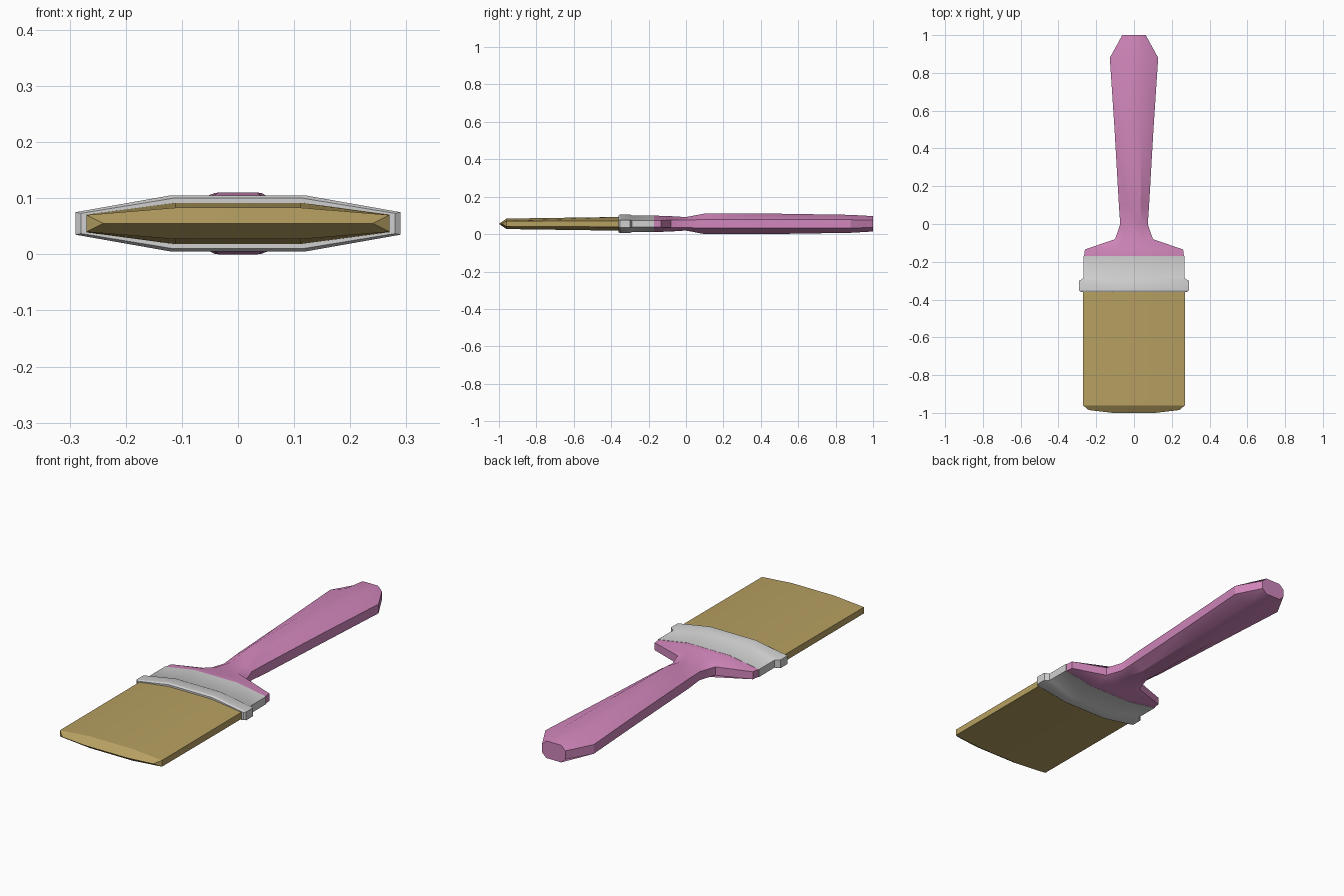
import bpy
import bmesh
import math

if "Cube" in bpy.data.objects:
    bpy.data.objects.remove(bpy.data.objects["Cube"], do_unlink=True)

MID_Z = 0.055


def material(name, rgb):
    mat = bpy.data.materials.new(name)
    mat.use_nodes = True
    color = (*rgb, 1)
    mat.diffuse_color = color
    mat.node_tree.nodes["Principled BSDF"].inputs["Base Color"].default_value = color
    return mat


def loft(name, sections, mat, tip=None):
    """Skin eight-sided sections: y, half width, flat half width, half height, side half height.
    The optional tip closes the front in a curved wedge: y end, y middle, half width."""
    bm = bmesh.new()
    rings = []
    for y, w, f, h, s in sections:
        outline = [(w, -s), (w, s), (f, h), (-f, h), (-w, s), (-w, -s), (-f, -h), (f, -h)]
        rings.append([bm.verts.new((x, y, MID_Z + z)) for x, z in outline])
    for a, b in zip(rings, rings[1:]):
        for i in range(8):
            j = (i + 1) % 8
            bm.faces.new((a[i], a[j], b[j], b[i]))
    bm.faces.new(rings[-1])
    first = rings[0]
    if tip:
        y_end, y_mid, w = tip
        f = sections[0][2]
        r, rm, lm, l = [bm.verts.new((x, y, MID_Z)) for x, y in
                        ((w, y_end), (f, y_mid), (-f, y_mid), (-w, y_end))]
        edge = [r, r, rm, lm, l, l, lm, rm]
        for i in range(8):
            j = (i + 1) % 8
            corners = [first[i], first[j], edge[j], edge[i]]
            bm.faces.new(list(dict.fromkeys(corners)))
    else:
        bm.faces.new(first)
    bmesh.ops.recalc_face_normals(bm, faces=bm.faces)
    mesh = bpy.data.meshes.new(name)
    bm.to_mesh(mesh)
    bm.free()
    mesh.materials.append(mat)
    obj = bpy.data.objects.new(name, mesh)
    bpy.context.collection.objects.link(obj)
    bpy.ops.object.select_all(action="DESELECT")
    obj.select_set(True)
    bpy.context.view_layer.objects.active = obj
    bpy.ops.object.shade_smooth_by_angle(angle=math.radians(30))
    return obj


pink = material("pink_paint", (0.64, 0.24, 0.50))
metal = material("pale_metal", (0.63, 0.63, 0.63))
hair = material("tan_bristle", (0.47, 0.35, 0.12))

# Bristles with a chisel tip
loft("bristles", [
    (-0.96, 0.27, 0.112, 0.028, 0.015),
    (-0.33, 0.27, 0.112, 0.037, 0.016),
], hair, tip=(-0.985, -1.0, 0.24))

# Metal band with a raised rim at the front
loft("ferrule", [
    (-0.36, 0.28, 0.115, 0.045, 0.018),
    (-0.352, 0.29, 0.12, 0.05, 0.02),
    (-0.3, 0.29, 0.12, 0.05, 0.02),
    (-0.288, 0.268, 0.112, 0.044, 0.018),
    (-0.17, 0.268, 0.112, 0.044, 0.018),
], metal)

# Handle from the shoulders through the thin neck to the butt
loft("handle", [
    (-0.18, 0.266, 0.111, 0.0435, 0.0178),
    (-0.135, 0.26, 0.10, 0.043, 0.018),
    (-0.08, 0.10, 0.05, 0.041, 0.02),
    (0.0, 0.073, 0.035, 0.036, 0.02),
    (0.1, 0.08, 0.035, 0.055, 0.023),
    (0.5, 0.103, 0.042, 0.054, 0.023),
    (0.88, 0.128, 0.05, 0.048, 0.022),
    (1.0, 0.062, 0.04, 0.041, 0.02),
], pink)
